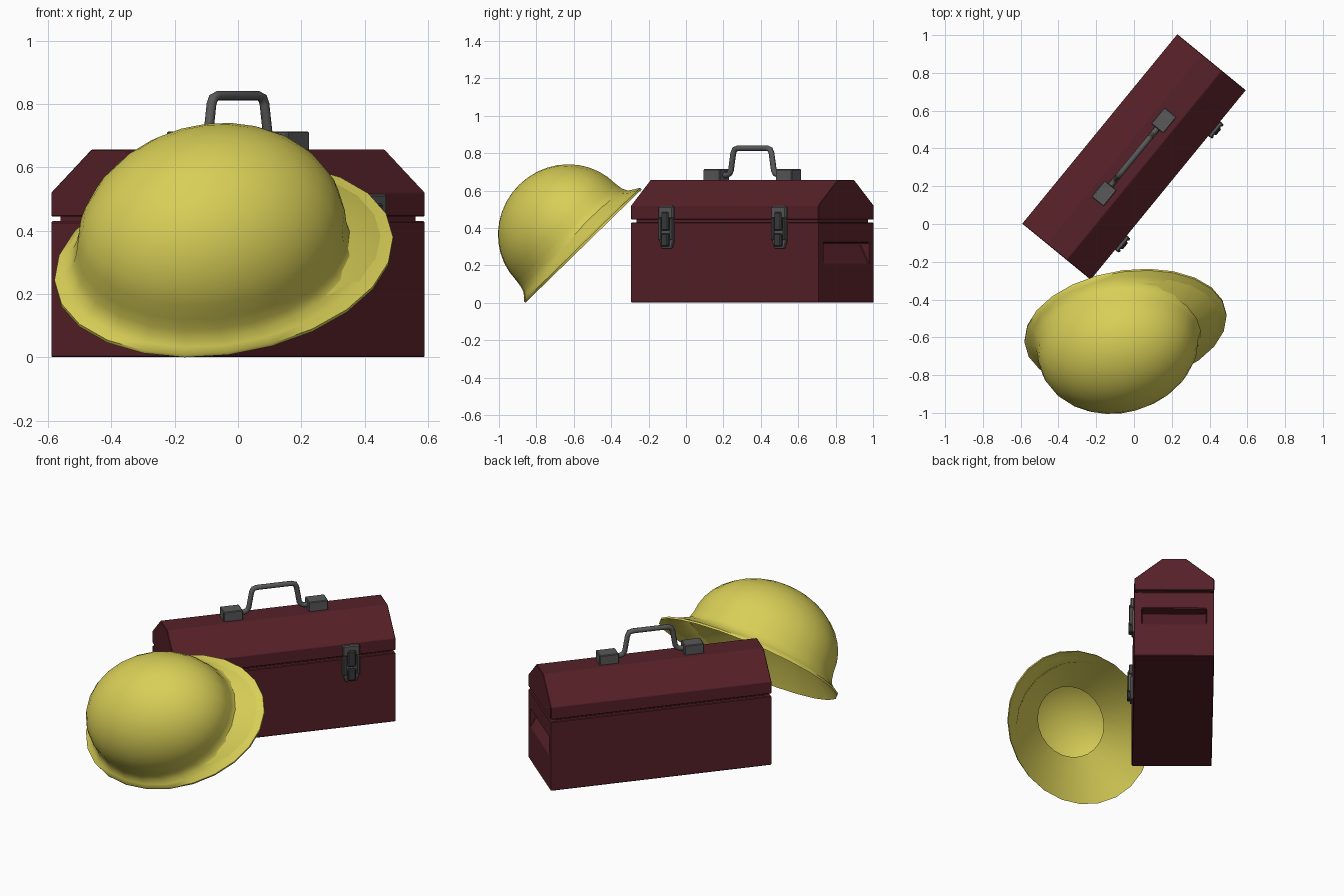
import bpy, bmesh, math
from mathutils import Matrix, Vector

if "Cube" in bpy.data.objects:
    bpy.data.objects.remove(bpy.data.objects["Cube"])


def material(name, rgb):
    m = bpy.data.materials.new(name)
    m.diffuse_color = (*rgb, 1)
    m.use_nodes = True
    m.node_tree.nodes["Principled BSDF"].inputs["Base Color"].default_value = m.diffuse_color
    return m


RED = material("dark_red_paint", (0.092, 0.015, 0.021))
YELLOW = material("yellow_plastic", (0.69, 0.62, 0.095))
METAL = material("dark_metal", (0.10, 0.10, 0.10))
DARK = material("darker_metal", (0.045, 0.045, 0.045))

# Toolbox frame: local x runs along its length, local -y is the latch side
BOX = Matrix.Translation((0, 0.355, 0)) @ Matrix.Rotation(math.radians(50.7), 4, 'Z')
L, W = 0.648, 0.234          # half length, half width


def add(name, bm, mat, matrix, bevel=0):
    me = bpy.data.meshes.new(name)
    bm.to_mesh(me)
    bm.free()
    ob = bpy.data.objects.new(name, me)
    bpy.context.collection.objects.link(ob)
    ob.matrix_world = matrix
    me.materials.append(mat)
    if bevel:
        b = ob.modifiers.new("bevel", 'BEVEL')
        b.width, b.segments = bevel, 1
    return ob


def prism(name, pts, axis, lo, hi, mat=METAL, bevel=0):
    """Extrude a 2D outline (horizontal, z) along local x or y."""
    bm = bmesh.new()
    ends = []
    for t in (lo, hi):
        ends.append([bm.verts.new((t, a, z) if axis == 'x' else (a, t, z)) for a, z in pts])
    n = len(pts)
    bm.faces.new(ends[0])
    bm.faces.new(ends[1])
    for i in range(n):
        j = (i + 1) % n
        bm.faces.new((ends[0][i], ends[0][j], ends[1][j], ends[1][i]))
    bmesh.ops.recalc_face_normals(bm, faces=bm.faces)
    return add(name, bm, mat, BOX, bevel)


def block(name, x0, x1, y0, y1, z0, z1, mat=METAL, bevel=0):
    return prism(name, [(x0, z0), (x1, z0), (x1, z1), (x0, z1)], 'y', y0, y1, mat, bevel)


# Toolbox body, with slanted grip recesses in both ends
body = block("toolbox_body", -L, L, -W, W, 0, 0.43, RED)
for s, side in ((-1, "left"), (1, "right")):
    cut = prism(f"grip_cutter_{side}",
                [(s * (L + 0.02), 0.21), (s * L, 0.21), (s * (L - 0.065), 0.32), (s * (L + 0.02), 0.32)],
                'y', -0.19, 0.19, RED)
    cut.hide_render = True
    cut.hide_set(True)
    m = body.modifiers.new("grip", 'BOOLEAN')
    m.object, m.operation, m.solver = cut, 'DIFFERENCE', 'EXACT'
b = body.modifiers.new("bevel", 'BEVEL')
b.width, b.segments = 0.004, 1

# Neck in the seam, and the faceted lid
block("toolbox_seam", -L + 0.022, L - 0.022, -W + 0.022, W - 0.022, 0.42, 0.46, RED)
prism("toolbox_lid", [(-W, 0.445), (W, 0.445), (W, 0.52), (0.07, 0.656), (-0.07, 0.656), (-W, 0.52)],
      'x', -L, L, RED, 0.003)

# Latches on the front
for cx, side in ((-0.395, "left"), (0.385, "right")):
    n = f"latch_{side}_"
    block(n + "lid_plate", cx - 0.05, cx + 0.05, -W - 0.02, -W + 0.005, 0.45, 0.516, bevel=0.006)
    outline = [(-0.05, 0.435), (0.05, 0.435), (0.05, 0.335), (0.034, 0.29), (-0.034, 0.29), (-0.05, 0.335)]
    prism(n + "body_plate", [(cx + a, z) for a, z in outline], 'y', -W - 0.012, -W + 0.005, bevel=0.004)
    for s in (-1, 1):
        block(n + "rail", cx + s * 0.040 - 0.008, cx + s * 0.040 + 0.008,
              -W - 0.026, -W, 0.335, 0.45, bevel=0.004)
    block(n + "hook", cx - 0.024, cx + 0.024, -W - 0.027, -W, 0.385, 0.485, DARK, 0.006)
    block(n + "lever", cx - 0.024, cx + 0.024, -W - 0.030, -W, 0.30, 0.37, DARK, 0.006)

# Carry handle: two brackets and a bent bar
for s, side in ((-1, "left"), (1, "right")):
    block(f"handle_bracket_{side}", s * 0.25 - 0.056, s * 0.25 + 0.056, -0.042, 0.042, 0.65, 0.714, bevel=0.004)
half = [(0.22, 0.683), (0.175, 0.683), (0.158, 0.69), (0.148, 0.708), (0.132, 0.80), (0.122, 0.82), (0.102, 0.826)]
path = [(-x, z) for x, z in half] + half[::-1]
cu = bpy.data.curves.new("handle_bar", 'CURVE')
cu.dimensions = '3D'
cu.bevel_depth, cu.bevel_resolution, cu.use_fill_caps = 0.0155, 2, True
sp = cu.splines.new('POLY')
sp.points.add(len(path) - 1)
for p, (x, z) in zip(sp.points, path):
    p.co = (x, 0, z, 1)
sp.use_smooth = True
cu.materials.append(METAL)
bar = bpy.data.objects.new("handle_bar", cu)
bpy.context.collection.objects.link(bar)
bar.matrix_world = BOX

# Hard hat frame: tilted back, major axis turned within the rim plane
axis = Vector((0, -0.698, 0.716)).normalized()
t = math.radians(21.7)
major = Vector((math.cos(t), 0.716 * math.sin(t), 0.698 * math.sin(t))).normalized()
minor = axis.cross(major)
HAT = Matrix((major, minor, axis)).transposed().to_4x4()
HAT.translation = (-0.045, -0.548, 0.303)

# Elliptical rings (semi-axes, height, shift): lining, rim, flare, dome
rings = [(0.255, 0.19, 0.16, -0.035), (0.40, 0.30, 0.095, -0.02),
         (0.552, 0.413, 0.0, 0.0), (0.552, 0.413, 0.012, 0.0), (0.505, 0.395, 0.028, -0.016),
         (0.465, 0.376, 0.048, -0.034), (0.446, 0.366, 0.078, -0.041)]
for k in range(10):
    a = math.radians(9 * k)
    rings.append((0.437 * math.cos(a), 0.36 * math.cos(a), 0.118 + 0.357 * math.sin(a), -0.042))
N = 24
bm = bmesh.new()
rows = []
for a, b_, h, dx in rings:
    rows.append([bm.verts.new((a * math.cos(2 * math.pi * i / N) + dx,
                               b_ * math.sin(2 * math.pi * i / N), h)) for i in range(N)])
for lo, hi in zip(rows, rows[1:]):
    for i in range(N):
        j = (i + 1) % N
        bm.faces.new((lo[i], lo[j], hi[j], hi[i]))
top = bm.verts.new((-0.042, 0, 0.475))
for i in range(N):
    bm.faces.new((rows[-1][i], rows[-1][(i + 1) % N], top))
hat = add("hard_hat", bm, YELLOW, HAT)
bpy.context.view_layer.objects.active = hat
hat.select_set(True)
bpy.ops.object.shade_smooth_by_angle(angle=math.radians(50))
